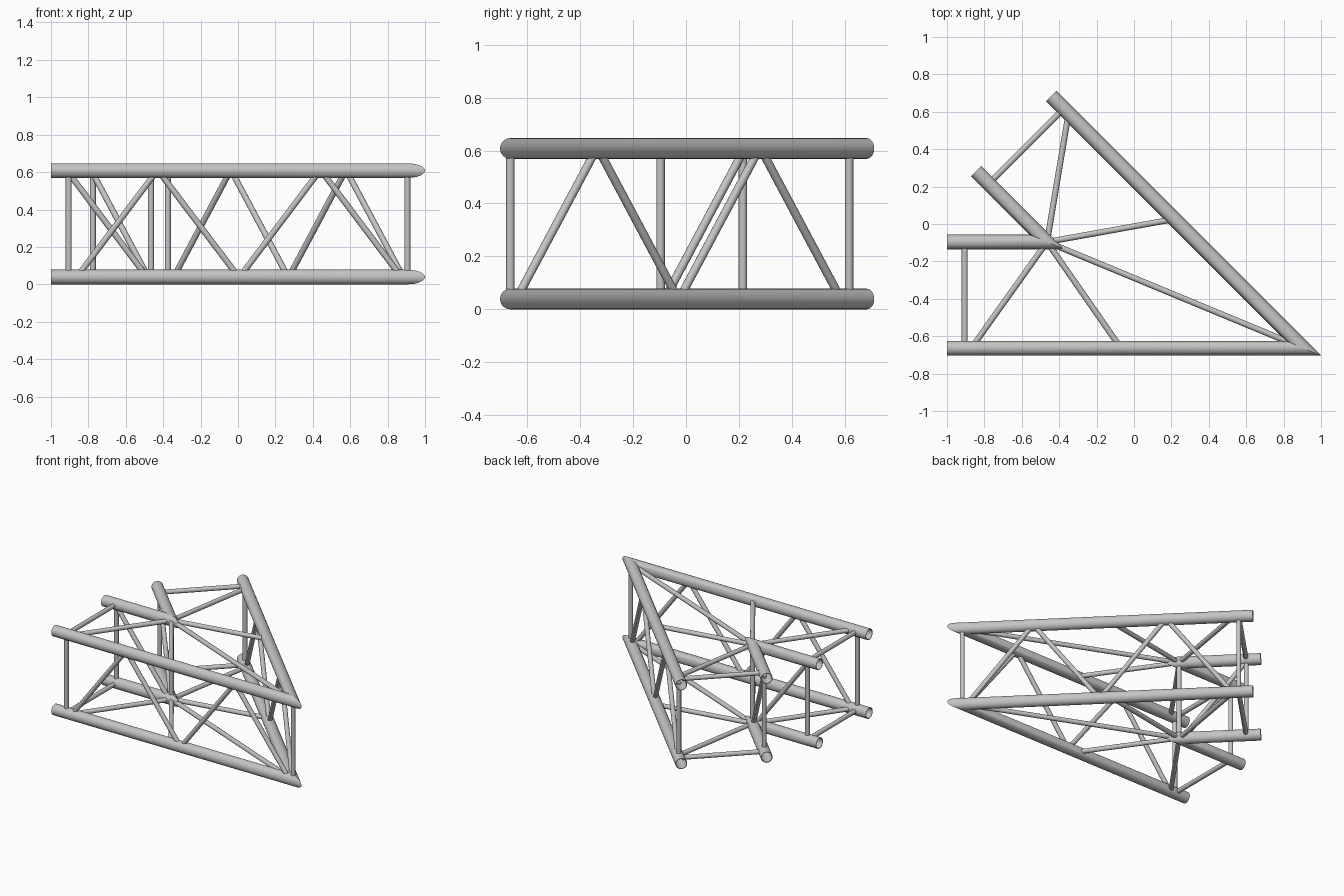
import bpy, bmesh
from math import sin, cos, tan, pi, radians
from mathutils import Vector

cube = bpy.data.objects.get("Cube")
if cube:
    bpy.data.objects.remove(cube, do_unlink=True)

R, WALL, BRACE_R = 0.039, 0.004, 0.016
LOW, HIGH = 0.039, 0.608
COT = 1 / tan(radians(22.5))          # mitre of the 45 degree corner
CORNER = {"outer": Vector((0.906, -0.664, 0)), "inner": Vector((-0.465, -0.096, 0))}
LENGTH = {"outer": 1.906, "inner": 0.535}
POST = {"outer": 1.811, "inner": 0.44}
H = 0.5 ** 0.5
# Each arm: its direction and the sideways vector towards the inside of the corner
ARMS = {"front": (Vector((-1, 0, 0)), Vector((0, 1, 0))),
        "back": (Vector((-H, H, 0)), Vector((-H, -H, 0)))}

metal = bpy.data.materials.new("brushed aluminium grey")
metal.use_nodes = True
grey = (0.55, 0.55, 0.55, 1)
metal.diffuse_color = grey
metal.node_tree.nodes["Principled BSDF"].inputs["Base Color"].default_value = grey


def finish(bm, name):
    bmesh.ops.recalc_face_normals(bm, faces=bm.faces)
    mesh = bpy.data.meshes.new(name)
    bm.to_mesh(mesh)
    bm.free()
    mesh.materials.append(metal)
    obj = bpy.data.objects.new(name, mesh)
    bpy.context.collection.objects.link(obj)
    bpy.ops.object.select_all(action='DESELECT')
    obj.select_set(True)
    bpy.context.view_layer.objects.active = obj
    bpy.ops.object.shade_smooth_by_angle(angle=radians(35))


def point(arm, row, s, z):
    return CORNER[row] + ARMS[arm][0] * s + Vector((0, 0, z))


def chord(name, arm, row, z, sides=24):
    """Hollow tube, mitred at the corner and square at the open end."""
    along, side = ARMS[arm]
    base = point(arm, row, 0, z)
    bm = bmesh.new()
    rings = []
    for radius, at_end in ((R, False), (R, True), (R - WALL, True), (R - WALL, False)):
        ring = []
        for i in range(sides):
            a = 2 * pi * i / sides
            u, w = radius * cos(a), radius * sin(a)
            s = LENGTH[row] if at_end else u * COT
            ring.append(bm.verts.new(base + along * s + side * u + Vector((0, 0, w))))
        rings.append(ring)
    for k in range(4):
        a, b = rings[k], rings[(k + 1) % 4]
        for i in range(sides):
            j = (i + 1) % sides
            bm.faces.new((a[i], a[j], b[j], b[i]))
    finish(bm, name)


def brace(name, p, q, trim=0.025):
    """Thin round bar between two chord axes."""
    d = (q - p).normalized()
    p, q = p + d * trim, q - d * trim
    bm = bmesh.new()
    bmesh.ops.create_cone(bm, cap_ends=True, segments=16, radius1=BRACE_R,
                          radius2=BRACE_R, depth=(q - p).length)
    bm.transform(d.to_track_quat('Z', 'Y').to_matrix().to_4x4())
    bmesh.ops.translate(bm, verts=bm.verts, vec=(p + q) / 2)
    finish(bm, name)


LEVELS = {"lower": LOW, "upper": HIGH}

for arm in ARMS:
    # Main chords and the flat bracing of the top and bottom
    for level, z in LEVELS.items():
        for row in CORNER:
            chord(f"{arm}_{row}_{level}_chord", arm, row, z)
        hub = point(arm, "inner", 0, z)
        brace(f"{arm}_{level}_end_bar", point(arm, "outer", POST["outer"], z),
              point(arm, "inner", POST["inner"], z))
        for label, s in (("far", 1.776), ("near", 0.976)):
            brace(f"{arm}_{level}_{label}_diagonal", hub, point(arm, "outer", s, z))
    # Upright end posts
    for row in CORNER:
        brace(f"{arm}_{row}_end_post", point(arm, row, POST[row], LOW),
              point(arm, row, POST[row], HIGH))
    # Zigzag on the outer side, single diagonal on the inner side
    for k in range(4):
        s0, s1 = 0.033 + 0.435 * k, 0.027 + 0.435 * (k + 1)
        z0, z1 = (LOW, HIGH) if k % 2 == 0 else (HIGH, LOW)
        brace(f"{arm}_outer_zigzag_{k + 1}", point(arm, "outer", s0, z0),
              point(arm, "outer", s1, z1))
    brace(f"{arm}_inner_diagonal", point(arm, "inner", 0.022, LOW),
          point(arm, "inner", 0.45, HIGH))

# Corner posts and the bars joining the two corners
for row in CORNER:
    brace(f"{row}_corner_post", point("front", row, 0, LOW), point("front", row, 0, HIGH))
for level, z in LEVELS.items():
    brace(f"{level}_corner_bar", point("front", "inner", 0, z), point("front", "outer", 0, z))
